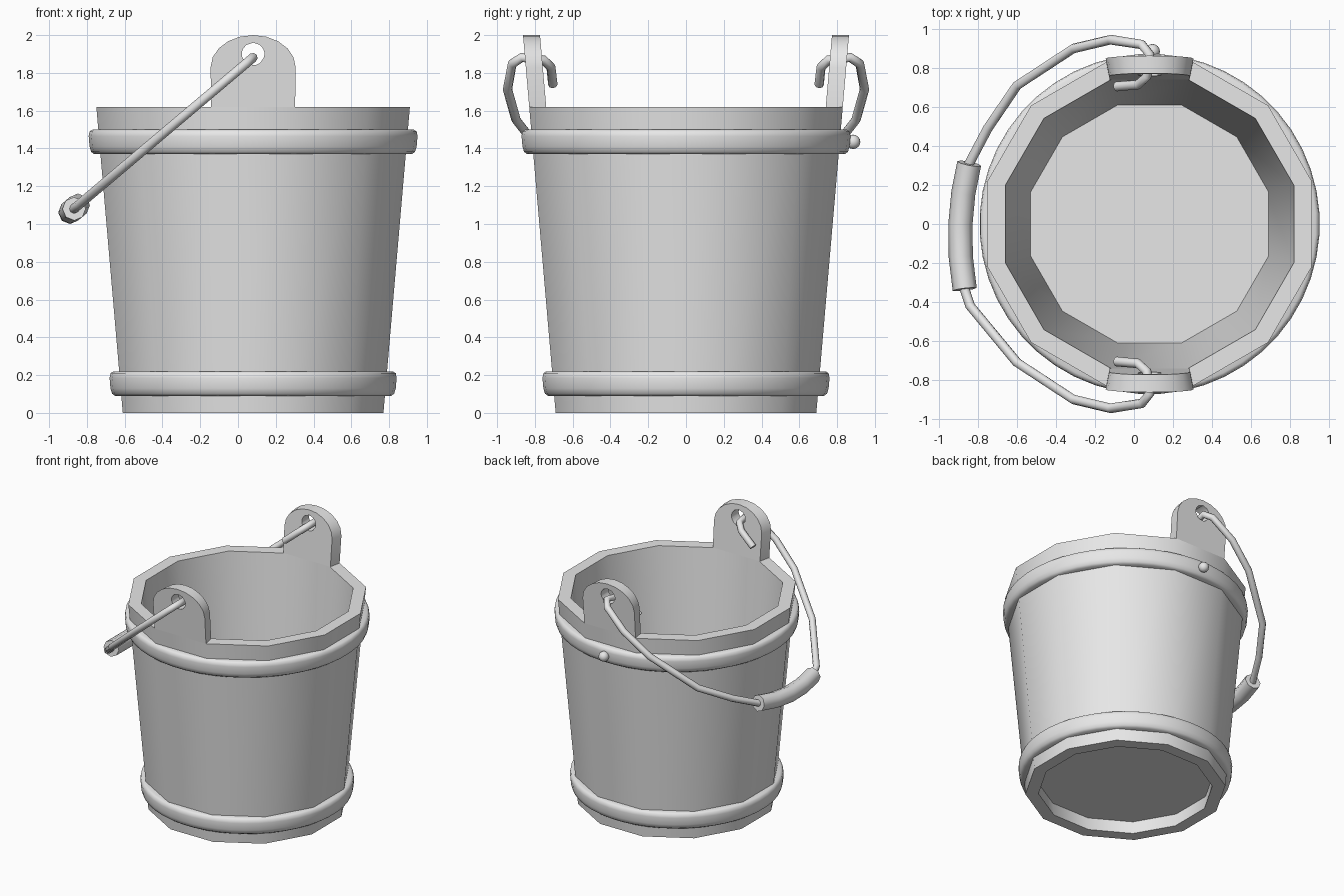
import bpy, bmesh, math
from mathutils import Vector

cube = bpy.data.objects.get("Cube")
if cube:
    bpy.data.objects.remove(cube, do_unlink=True)

CX = 0.08            # bucket axis
RIM, THICK = 1.62, 0.09

grey = bpy.data.materials.new("plain_grey")
grey.use_nodes = True
grey.diffuse_color = (0.8, 0.8, 0.8, 1)
grey.node_tree.nodes["Principled BSDF"].inputs["Base Color"].default_value = (0.8, 0.8, 0.8, 1)


def wall(z):
    """Distance from the axis to the middle of a stave's outer face."""
    return 0.69 + 0.14 * z / RIM


def finish(obj, angle=35):
    obj.data.materials.clear()
    obj.data.materials.append(grey)
    bpy.ops.object.select_all(action='DESELECT')
    obj.select_set(True)
    bpy.context.view_layer.objects.active = obj
    bpy.ops.object.shade_smooth_by_angle(angle=math.radians(angle))


def from_bmesh(name, bm, angle=35):
    bmesh.ops.recalc_face_normals(bm, faces=bm.faces[:])
    mesh = bpy.data.meshes.new(name)
    bm.to_mesh(mesh)
    bm.free()
    obj = bpy.data.objects.new(name, mesh)
    bpy.context.collection.objects.link(obj)
    finish(obj, angle)
    return obj


def lathe(name, profile, sides, closed=True, angle=35):
    """Turn (apothem, z) points about the bucket axis, flats facing the axes."""
    bm = bmesh.new()
    step = math.tau / sides
    rings = []
    for r, z in profile:
        r /= math.cos(step / 2)
        rings.append([bm.verts.new((CX + r * math.cos((i + 0.5) * step),
                                    r * math.sin((i + 0.5) * step), z)) for i in range(sides)])
    pairs = list(zip(rings, rings[1:]))
    if closed:
        pairs.append((rings[-1], rings[0]))
    else:
        bm.faces.new(rings[0])
        bm.faces.new(rings[-1])
    for a, b in pairs:
        for i in range(sides):
            j = (i + 1) % sides
            bm.faces.new((a[i], a[j], b[j], b[i]))
    return from_bmesh(name, bm, angle)


def tube(name, points, radius):
    """Round bar along a list of points."""
    curve = bpy.data.curves.new(name, 'CURVE')
    curve.dimensions = '3D'
    curve.bevel_depth = radius
    curve.bevel_resolution = 2
    curve.use_fill_caps = True
    spline = curve.splines.new('POLY')
    spline.points.add(len(points) - 1)
    for p, co in zip(spline.points, points):
        p.co = (*co, 1)
    obj = bpy.data.objects.new(name, curve)
    bpy.context.collection.objects.link(obj)
    bpy.ops.object.select_all(action='DESELECT')
    obj.select_set(True)
    bpy.context.view_layer.objects.active = obj
    bpy.ops.object.convert(target='MESH')
    finish(bpy.context.object, 50)


# Staved wall and recessed floor
lathe("bucket_wall", [(wall(0), 0), (wall(RIM), RIM),
                      (wall(RIM) - THICK, RIM), (wall(0) - THICK, 0)], 12)
lathe("bucket_floor", [(0.62, 0.10), (0.62, 0.12)], 12, closed=False)

# Rounded hoops: (offset from wall, height within hoop)
HOOP = [(-0.02, 0), (0.033, 0), (0.048, 0.012), (0.054, 0.04),
        (0.054, 0.095), (0.047, 0.12), (0.03, 0.13), (-0.02, 0.13)]
for name, base in (("lower_hoop", 0.09), ("upper_hoop", 1.37)):
    lathe(name, [(wall(base + h) + o, base + h) for o, h in HOOP], 48, angle=50)


# Ears: two staves carried up above the rim, with a round hole
def ear(name, side):
    half = wall(RIM) * math.tan(math.pi / 12)
    outline = [(-half, RIM), (-0.08, RIM), (0.08, RIM), (half, RIM)]
    for i in range(11):
        a = math.pi * i / 10
        outline.append((0.225 * math.cos(a), 1.83 + 0.17 * math.sin(a)))
    centre = Vector((0, 1.9))
    hole = [centre + (Vector(p) - centre).normalized() * 0.06 for p in outline]
    bm = bmesh.new()
    loops = []
    for pts, depth, squeeze in ((outline, 0, 1), (outline, THICK, 0.92),
                                (hole, THICK, 1), (hole, 0, 1)):
        loops.append([bm.verts.new((CX + x * squeeze, side * (wall(z) - depth), z))
                      for x, z in pts])
    n = len(outline)
    for k in range(4):
        a, b = loops[k], loops[(k + 1) % 4]
        for i in range(n):
            j = (i + 1) % n
            bm.faces.new((a[i], a[j], b[j], b[i]))
    from_bmesh(name, bm)


ear("front_ear", -1)
ear("back_ear", 1)


# Wire bail lying in one tilted plane, hooked through both ears
def tilt(points):
    return [(x, y, 1.89 + 0.845 * (x - 0.09)) for x, y in points]


hook = [(-0.09, 0.705), (0.02, 0.715), (0.065, 0.755), (0.08, 0.87), (0.04, 0.92),
        (-0.12, 0.945), (-0.31, 0.90), (-0.60, 0.71)]
grip = [(-0.845, 0.31), (-0.875, 0.16), (-0.89, 0), (-0.888, -0.17), (-0.868, -0.335)]
front_half = [(x, -y) for x, y in reversed(hook)]
tube("bail_wire", tilt(hook + [(-0.75, 0.49)] + grip + [(-0.84, -0.42)] + front_half), 0.025)
tube("bail_grip", tilt(grip), 0.062)

# Rivet on the back of the upper hoop
bpy.ops.mesh.primitive_uv_sphere_add(segments=16, ring_count=8, radius=0.038,
                                     location=(0.095, 0.885, 1.435))
rivet = bpy.context.object
rivet.name = "hoop_rivet"
finish(rivet, 60)
